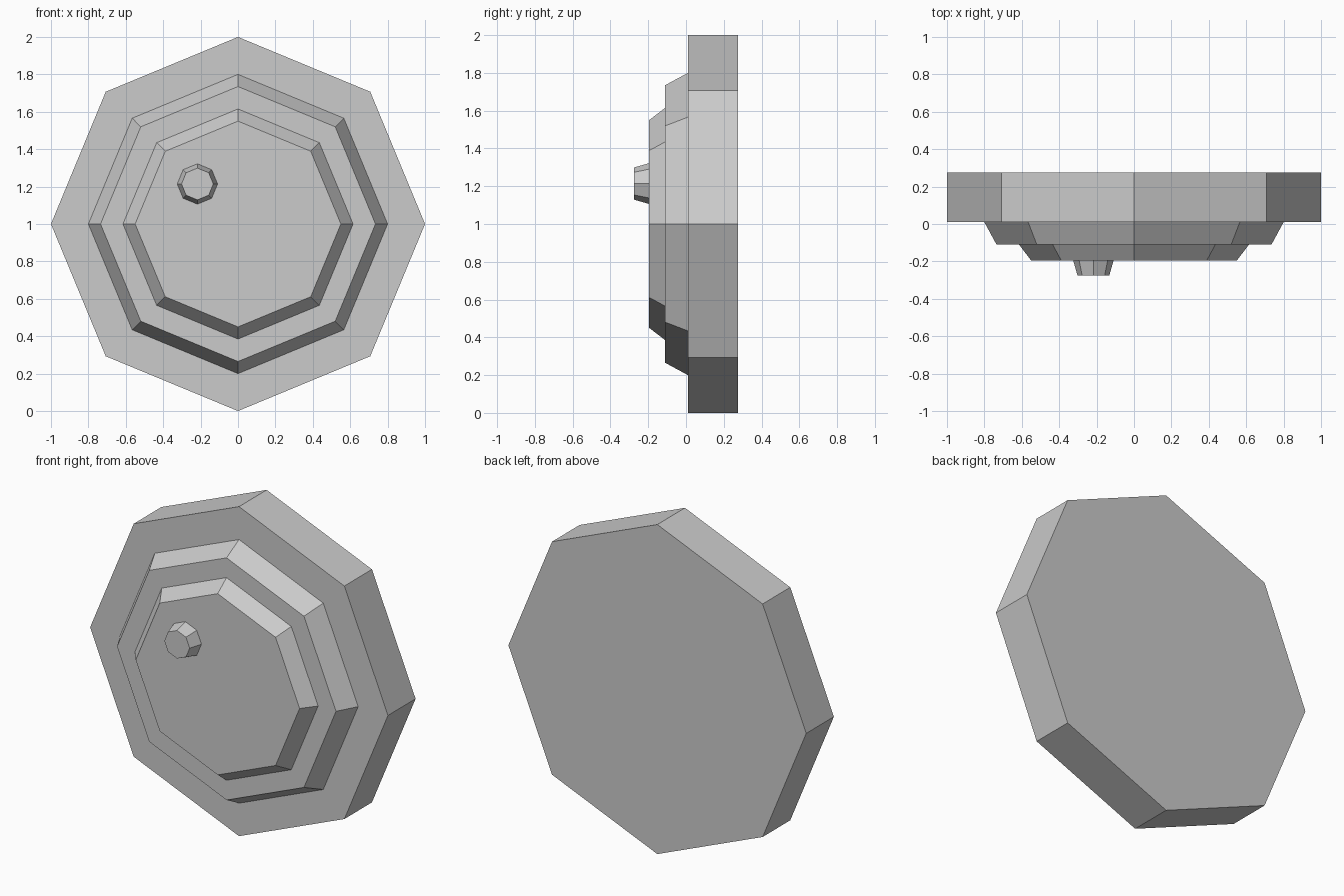
import bpy
import math
from mathutils import Matrix

cube = bpy.data.objects.get("Cube")
if cube:
    bpy.data.objects.remove(cube, do_unlink=True)

# Single plain grey
GREY = (0.6, 0.6, 0.6, 1.0)
grey = bpy.data.materials.new("plain_grey")
grey.use_nodes = True
grey.diffuse_color = GREY
bsdf = next(n for n in grey.node_tree.nodes if n.type == "BSDF_PRINCIPLED")
bsdf.inputs["Base Color"].default_value = GREY


def octagon(name, back, front, r_back, r_front, x=0.0, z=1.0):
    """Eight-sided frustum along y, with a corner pointing up."""
    bpy.ops.mesh.primitive_cone_add(
        vertices=8, radius1=r_back, radius2=r_front, depth=back - front,
        location=(x, (back + front) / 2, z))
    ob = bpy.context.object
    ob.name = name
    ob.data.name = name
    ob.data.transform(Matrix.Rotation(math.pi / 2, 4, "X"))
    ob.data.materials.append(grey)
    return ob


# Thick base plate, two tapered tiers, and a small off-centre knob
octagon("base_plate", 0.275, 0.01, 1.0, 1.0)
octagon("lower_tier", 0.01, -0.11, 0.8, 0.735)
octagon("upper_tier", -0.11, -0.195, 0.615, 0.55)
octagon("knob", -0.195, -0.275, 0.108, 0.085, x=-0.217, z=1.214)
